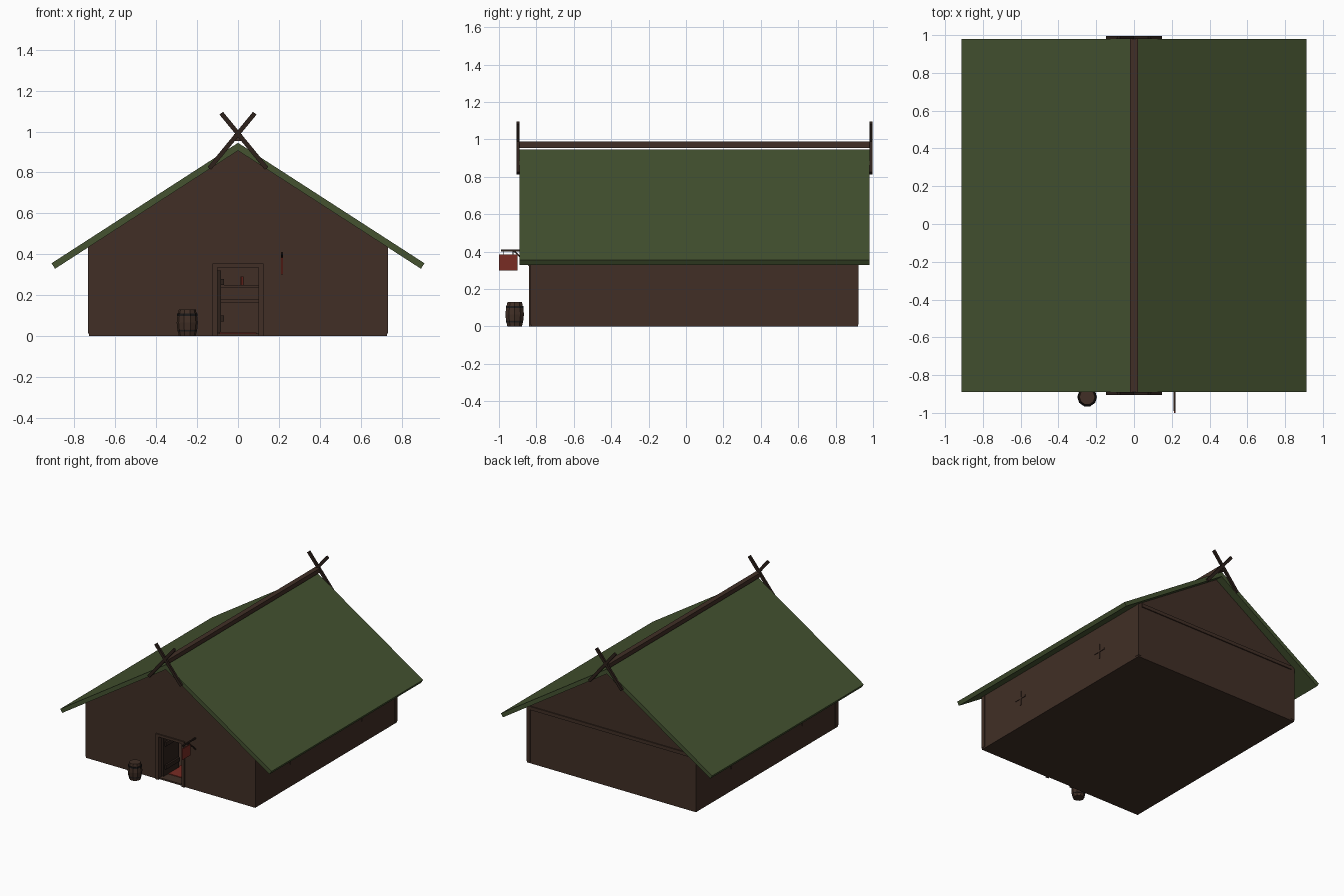
import bpy, bmesh, math
from mathutils import Vector

if "Cube" in bpy.data.objects:
    bpy.data.objects.remove(bpy.data.objects["Cube"])


def material(name, rgb):
    m = bpy.data.materials.new(name)
    m.diffuse_color = (*rgb, 1)
    m.use_nodes = True
    m.node_tree.nodes["Principled BSDF"].inputs["Base Color"].default_value = m.diffuse_color
    return m


WOOD = material("brown wood", (0.052, 0.028, 0.019))
DARK = material("dark wood", (0.026, 0.015, 0.011))
GREEN = material("turf green", (0.058, 0.085, 0.030))
RED = material("red cloth", (0.19, 0.025, 0.017))
IRON = material("dark iron", (0.012, 0.011, 0.011))


def make(name, bm, mat):
    bmesh.ops.recalc_face_normals(bm, faces=bm.faces)
    me = bpy.data.meshes.new(name)
    bm.to_mesh(me)
    bm.free()
    me.materials.append(mat)
    ob = bpy.data.objects.new(name, me)
    bpy.context.collection.objects.link(ob)
    return ob


def box(name, x, y, z, mat):
    """Box from (min, max) ranges on each axis."""
    bm = bmesh.new()
    bmesh.ops.create_cube(bm, size=1)
    for v in bm.verts:
        v.co = [(r[0] + r[1]) / 2 + c * (r[1] - r[0]) for r, c in zip((x, y, z), v.co)]
    return make(name, bm, mat)


def extrude_xz(name, pts, y0, y1, mat):
    """Profile in the xz plane extruded along y."""
    bm = bmesh.new()
    f = bm.faces.new([bm.verts.new((x, y0, z)) for x, z in pts])
    r = bmesh.ops.extrude_face_region(bm, geom=[f])
    for v in r["geom"]:
        if isinstance(v, bmesh.types.BMVert):
            v.co.y = y1
    return make(name, bm, mat)


def bar(name, a, b, w, d, mat):
    """Square bar from a to b: w wide across, d deep along its second axis."""
    a, b = Vector(a), Vector(b)
    ob = box(name, (-w / 2, w / 2), (-d / 2, d / 2), (0, (b - a).length), mat)
    ob.rotation_euler = (b - a).to_track_quat('Z', 'Y').to_euler()
    ob.location = a
    return ob


def lathe(name, profile, n, centre, mat):
    bm = bmesh.new()
    rings = [[bm.verts.new((centre[0] + r * math.cos(math.tau * i / n),
                            centre[1] + r * math.sin(math.tau * i / n), z))
              for i in range(n)] for r, z in profile]
    for lo, hi in zip(rings, rings[1:]):
        for i in range(n):
            j = (i + 1) % n
            bm.faces.new((lo[i], lo[j], hi[j], hi[i]))
    bm.faces.new(rings[0])
    bm.faces.new(rings[-1])
    return make(name, bm, mat)


# Walls: gable ends (front has the doorway notch), long sides and floor
X, Y0, Y1, T = 0.73, -0.83, 0.92, 0.03
top = [(X, 0.448), (0, 0.92), (-X, 0.448)]
extrude_xz("front_wall", [(-X, 0), (-0.1, 0), (-0.1, 0.335), (0.1, 0.335), (0.1, 0), (X, 0)] + top,
           Y0, Y0 + T, WOOD)
extrude_xz("back_wall", [(-X, 0), (X, 0)] + top, Y1 - T, Y1, WOOD)
for s in (-1, 1):
    side = "left" if s < 0 else "right"
    box(side + "_wall", sorted((s * X, s * (X - T))), (Y0 + T, Y1 - T), (0, 0.45), WOOD)
    # corner posts
    for y in (Y0 - 0.003, Y1 - 0.032):
        box(side + "_corner_post", sorted((s * (X + 0.003), s * (X - 0.03))), (y, y + 0.035),
            (0.012, 0.455), WOOD)
    # window cross bars
    for y in (-0.395, 0.485):
        xr = sorted((s * (X - 0.002), s * (X + 0.005)))
        box(side + "_window_upright", xr, (y - 0.006, y + 0.006), (0.175, 0.29), WOOD)
        box(side + "_window_crossbar", xr, (y - 0.055, y + 0.055), (0.227, 0.239), WOOD)
box("floor", (-X + 0.005, X - 0.005), (Y0 + 0.005, Y1 - 0.005), (0, 0.012), WOOD)
box("back_tie_beam", (-0.70, 0.70), (Y1 - 0.01, Y1 + 0.008), (0.42, 0.447), WOOD)

# Turf roof: one bent slab with eave ends cut square to the slope
extrude_xz("roof", [(0, 0.945), (0.912, 0.356), (0.895, 0.329), (0, 0.907),
                    (-0.895, 0.329), (-0.912, 0.356)], -0.89, 0.98, GREEN)

# Ridge pole and crossed gable boards
box("ridge_pole", (-0.02, 0.02), (-0.89, 0.98), (0.955, 0.988), WOOD)
for end, y in (("front", -0.897), ("back", 0.988)):
    for s in (-1, 1):
        bar(end + "_gable_board", (-s * 0.14, y, 0.82), (s * 0.082, y, 1.09), 0.022, 0.016, DARK)
        bpy.context.collection.objects[-1].rotation_euler = (0, s * math.atan2(0.222, 0.27), 0)

# Door frame, threshold and the door swung inwards
for s in (-1, 1):
    box("door_jamb", sorted((s * 0.1, s * 0.124)), (Y0 - 0.01, Y0 + T + 0.005), (0, 0.335), WOOD)
box("door_lintel", (-0.124, 0.124), (Y0 - 0.01, Y0 + T + 0.005), (0.335, 0.355), WOOD)
box("open_door", (-0.1, -0.082), (-0.80, -0.61), (0.016, 0.32), DARK)
for z in (0.07, 0.25):
    box("door_rail", (-0.083, -0.068), (-0.79, -0.62), (z, z + 0.03), DARK)

# Furnishings seen through the doorway
box("rug", (-0.09, 0.09), (-0.74, 0.1), (0.012, 0.017), RED)
box("table_top", (-0.25, 0.25), (0.4, 0.6), (0.235, 0.25), WOOD)
for x in (-0.22, 0.22):
    box("table_leg", (x - 0.015, x + 0.015), (0.42, 0.58), (0.012, 0.235), WOOD)
box("bench", (-0.25, 0.25), (0.25, 0.33), (0.165, 0.18), WOOD)
for x in (-0.2, 0.2):
    box("bench_leg", (x - 0.012, x + 0.012), (0.26, 0.32), (0.012, 0.165), WOOD)
lathe("candle", [(0.008, 0.25), (0.008, 0.29)], 6, (0.02, 0.5), RED)

# Hanging sign on a braced bracket
box("sign_bracket", (0.21, 0.22), (-0.99, Y0), (0.402, 0.412), DARK)
bar("sign_brace", (0.215, -0.92, 0.404), (0.215, Y0, 0.32), 0.008, 0.008, DARK)
box("sign_plate", (0.211, 0.219), (-1.0, -0.9), (0.30, 0.385), RED)
for y in (-0.975, -0.925):
    box("sign_hanger", (0.213, 0.217), (y - 0.002, y + 0.002), (0.385, 0.402), IRON)

# Barrel with iron hoops
C = (-0.248, -0.916)
lathe("barrel", [(0.041, 0), (0.049, 0.035), (0.052, 0.065), (0.049, 0.095), (0.041, 0.13)], 10, C, WOOD)
for z, r in ((0.022, 0.0475), (0.098, 0.0495)):
    lathe("barrel_hoop", [(r, z), (r, z + 0.012)], 10, C, IRON)
